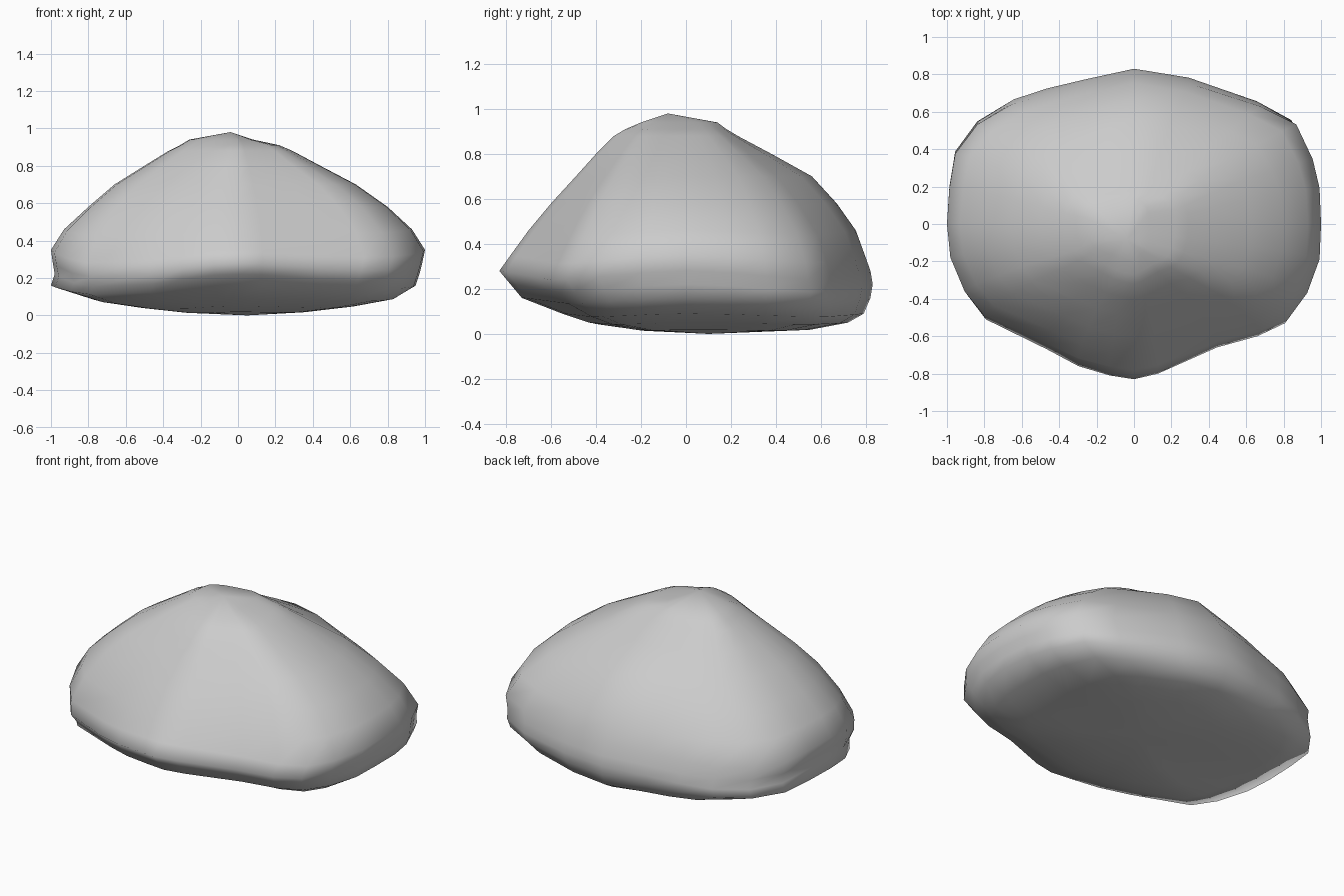
import bpy, bmesh, math

if "Cube" in bpy.data.objects:
    bpy.data.objects.remove(bpy.data.objects["Cube"])

# plan outline of the boulder, anticlockwise from +x, scaled to unit half-extents
OUTLINE = [(1, 0), (.99, .2), (.95, .36), (.86, .55), (.67, .65), (.3, .78), (0, .83),
           (-.27, .77), (-.47, .72), (-.65, .66), (-.83, .55), (-.95, .39), (-.985, .2),
           (-1, 0), (-.98, -.19), (-.9, -.38), (-.8, -.51), (-.47, -.67), (-.3, -.76),
           (-.13, -.81), (0, -.83), (.13, -.8), (.45, -.66), (.67, -.6), (.82, -.53),
           (.92, -.39), (.99, -.2)]

# horizontal slices: height, left, right, front and back reach,
# then how far the front and back corners are pushed out
LEVELS = [(.018, .30, .36, .22, .55, .05, .03), (.05, .55, .62, .43, .72, .05, .03),
          (.09, .78, .83, .55, .79, .05, .02), (.16, 1.0, .95, .73, .82, -.01, .01),
          (.22, .98, .97, .78, .83, -.01, .01), (.28, .99, .985, .83, .82, 0, 0),
          (.35, 1.0, 1.0, .78, .795, .01, .01), (.46, .93, .93, .70, .755, .01, -.01),
          (.58, .80, .80, .60, .67, .01, -.05), (.70, .66, .63, .49, .56, .01, -.08),
          (.80, .50, .44, .40, .38, 0, -.06), (.88, .37, .29, .32, .23, 0, 0),
          (.91, .31, .22, .27, .18, 0, 0), (.94, .26, .08, .20, .14, 0, 0)]


def slice_point(x, y, level):
    z, left, right, front, back, push_front, push_back = level
    u, v = x, y / .83
    corner = math.sin(2 * math.atan2(v, u)) ** 2
    k = 1 + (push_back if v > 0 else push_front) * corner
    u, v = max(-1, min(1, u * k)), max(-1, min(1, v * k))
    # the rim sags at its corners, most at the front left
    sag = .08 if u < 0 and v < 0 else .04
    fade = max(0, min(z / .25, 1, (.58 - z) / .25))
    return (u * (right if u > 0 else left), v * (back if v > 0 else front),
            z - sag * corner * fade)


bm = bmesh.new()
rings = [[bm.verts.new(slice_point(x, y, lv)) for x, y in OUTLINE] for lv in LEVELS]

# side walls between slices
n = len(OUTLINE)
for a, b in zip(rings, rings[1:]):
    for i in range(n):
        j = (i + 1) % n
        bm.faces.new((a[i], a[j], b[j], b[i]))

# underside and summit fans
base = bm.verts.new((.05, .1, 0))
peak = bm.verts.new((-.04, -.08, .98))
for i in range(n):
    j = (i + 1) % n
    bm.faces.new((base, rings[0][j], rings[0][i]))
    bm.faces.new((peak, rings[-1][i], rings[-1][j]))

bmesh.ops.recalc_face_normals(bm, faces=bm.faces)
for f in bm.faces:
    f.smooth = True
mesh = bpy.data.meshes.new("boulder")
bm.to_mesh(mesh)
bm.free()
boulder = bpy.data.objects.new("boulder", mesh)
bpy.context.collection.objects.link(boulder)
